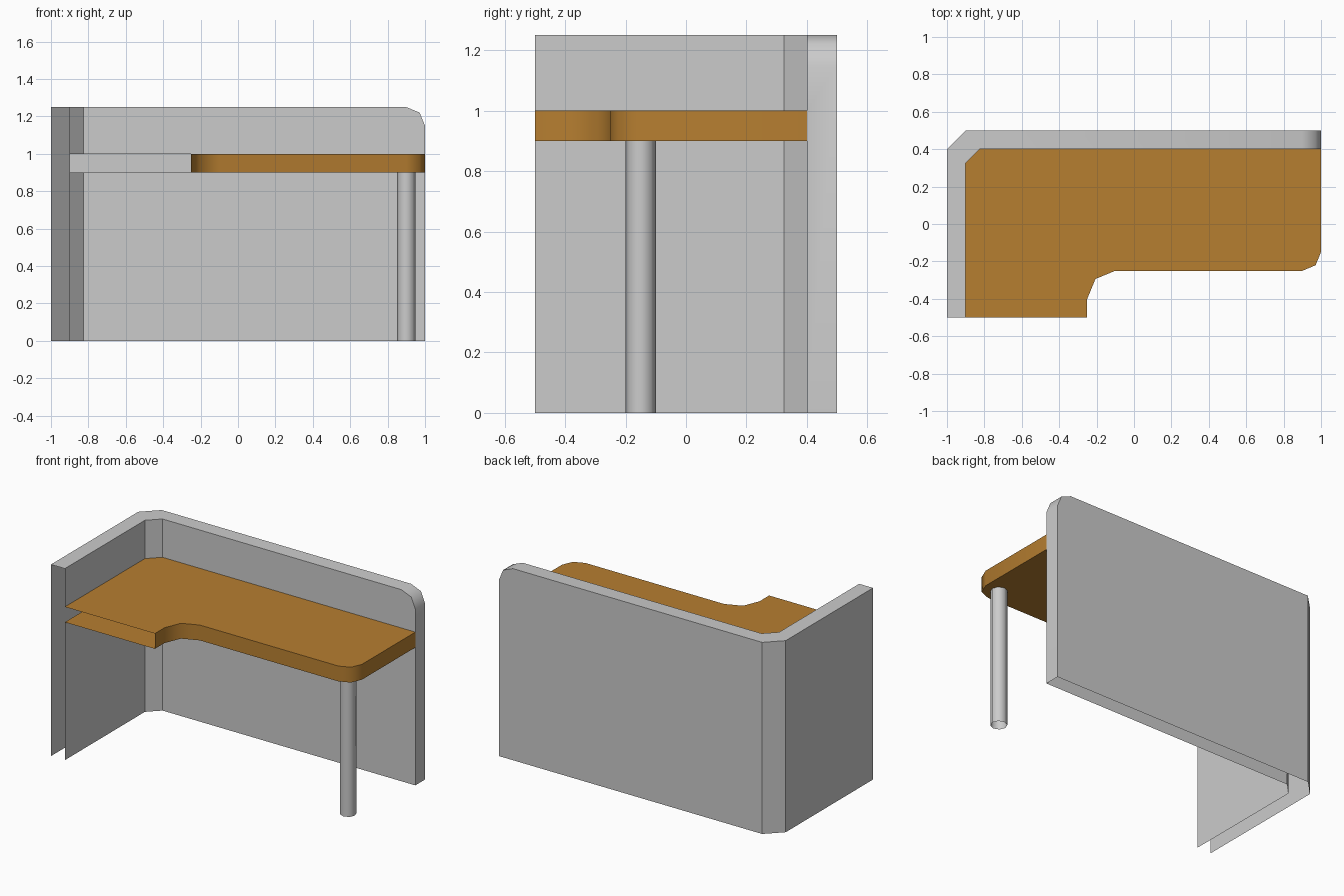
import bpy, bmesh, math
from mathutils import Vector

if "Cube" in bpy.data.objects:
    bpy.data.objects.remove(bpy.data.objects["Cube"])


def add_face(bm, pts, hint):
    """Add a face and turn it so that it looks along the hint."""
    f = bm.faces.new([bm.verts.new(p) for p in pts])
    f.normal_update()
    if f.normal.dot(Vector(hint)) < 0:
        f.normal_flip()


def finish(bm, name, keep_sharp=lambda e: False, mat=None):
    """Weld, smooth the rounded corners, keep hard edges sharp."""
    bmesh.ops.remove_doubles(bm, verts=bm.verts, dist=1e-4)
    bm.normal_update()
    for f in bm.faces:
        f.smooth = True
    for e in bm.edges:
        e.smooth = e.calc_face_angle(0) < math.radians(50) and not keep_sharp(e)
    me = bpy.data.meshes.new(name)
    bm.to_mesh(me)
    bm.free()
    if mat:
        me.materials.append(mat)
    ob = bpy.data.objects.new(name, me)
    bpy.context.collection.objects.link(ob)
    return ob


def arc(cx, cy, r, start, end, n=2):
    """Points on an arc, angles in degrees."""
    return [(cx + r * math.cos(math.radians(start + (end - start) * i / n)),
             cy + r * math.sin(math.radians(start + (end - start) * i / n)))
            for i in range(n + 1)]


H, LOW, HIGH = 1.25, 0.9, 1.0   # screen height, desk underside, desk top

# Privacy screen: open-bottomed double sheet with a chamfered corner
outer = [(-1, -0.5), (-1, 0.4), (-0.9, 0.5)]
inner = [(-0.9, -0.5), (-0.9, 0.325), (-0.825, 0.4)]
rim = arc(0.9, H - 0.1, 0.1, 0, 90)            # rounded upper end, in x and z
bm = bmesh.new()
for i, (out, inn) in enumerate([((-1, 0, 0), (1, 0, 0)), ((-1, 1, 0), (1, -1, 0))]):
    for line, hint, spans in ((outer, out, [(0, H)]), (inner, inn, [(0, LOW), (HIGH, H)])):
        (ax, ay), (bx, by) = line[i], line[i + 1]
        for z0, z1 in spans:
            add_face(bm, [(ax, ay, z0), (bx, by, z0), (bx, by, z1), (ax, ay, z1)], hint)
    add_face(bm, [(*outer[i], H), (*outer[i + 1], H), (*inner[i + 1], H), (*inner[i], H)], (0, 0, 1))
# long back sheets
add_face(bm, [(-0.9, 0.5, 0), (1, 0.5, 0)] + [(x, 0.5, z) for x, z in rim] + [(-0.9, 0.5, H)], (0, 1, 0))
add_face(bm, [(-0.825, 0.4, 0), (1, 0.4, 0), (1, 0.4, LOW), (-0.825, 0.4, LOW)], (0, -1, 0))
add_face(bm, [(-0.825, 0.4, HIGH), (1, 0.4, HIGH)] + [(x, 0.4, z) for x, z in rim] + [(-0.825, 0.4, H)], (0, -1, 0))
# top strip, rounded end and end cap
add_face(bm, [(-0.9, 0.5, H), (-0.825, 0.4, H), (0.9, 0.4, H), (0.9, 0.5, H)], (0, 0, 1))
for (x0, z0), (x1, z1) in zip(rim, rim[1:]):
    add_face(bm, [(x0, 0.4, z0), (x0, 0.5, z0), (x1, 0.5, z1), (x1, 0.4, z1)], (1, 0, 1))
add_face(bm, [(1, 0.5, 0), (1, 0.5, H - 0.1), (1, 0.4, H - 0.1), (1, 0.4, HIGH),
              (1, 0.4, LOW), (1, 0.4, 0)], (1, 0, 0))
finish(bm, "privacy_screen",
       lambda e: all(v.co.x < -0.5 for v in e.verts) and abs(e.verts[0].co.z - e.verts[1].co.z) > 0.1)

# Desk top: two sheets joined by a curved front edge
wood = bpy.data.materials.new("wood")
wood.diffuse_color = (0.47, 0.21, 0.03, 1)
wood.use_nodes = True
wood.node_tree.nodes["Principled BSDF"].inputs["Base Color"].default_value = wood.diffuse_color
edge = ([(-0.25, -0.5)] + arc(-0.1, -0.4, 0.15, 180, 90)
        + arc(0.9, -0.15, 0.1, -90, 0) + [(1, 0.4)])
outline = edge + inner[::-1]
bm = bmesh.new()
add_face(bm, [(x, y, HIGH) for x, y in outline], (0, 0, 1))
add_face(bm, [(x, y, LOW) for x, y in outline], (0, 0, -1))
for (x0, y0), (x1, y1) in zip(edge, edge[1:]):
    add_face(bm, [(x0, y0, LOW), (x1, y1, LOW), (x1, y1, HIGH), (x0, y0, HIGH)],
             (y1 - y0, x0 - x1, 0))
finish(bm, "desk_top", mat=wood)

# Support leg: open tube
bm = bmesh.new()
ring = arc(0.9, -0.15, 0.05, 0, 360, 8)
for (x0, y0), (x1, y1) in zip(ring, ring[1:]):
    add_face(bm, [(x0, y0, 0), (x1, y1, 0), (x1, y1, LOW), (x0, y0, LOW)],
             (y1 - y0, x0 - x1, 0))
finish(bm, "support_leg")
